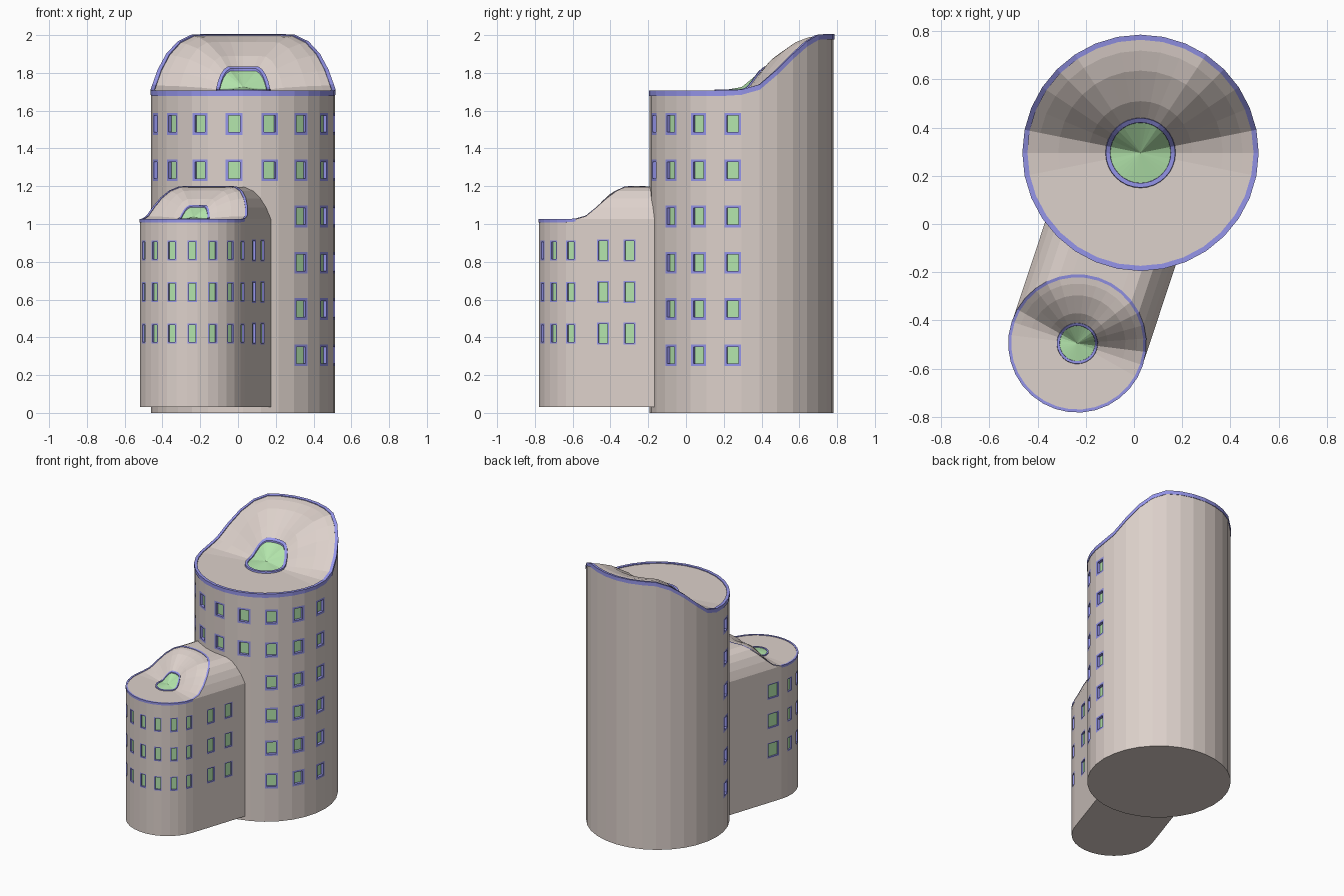
import bpy, bmesh
from math import sin, cos, radians, atan2, hypot
from mathutils import Vector

if "Cube" in bpy.data.objects:
    bpy.data.objects.remove(bpy.data.objects["Cube"])

def material(name, rgb):
    m = bpy.data.materials.new(name)
    m.diffuse_color = (*rgb, 1)
    m.use_nodes = True
    m.node_tree.nodes["Principled BSDF"].inputs["Base Color"].default_value = m.diffuse_color
    return m

WALL = material("warm_stone", (0.72, 0.635, 0.595))
BLUE = material("blue_trim", (0.30, 0.30, 0.82))
GREEN = material("green_glass", (0.45, 0.78, 0.41))

N, STEP = 32, 11.25
# Rim rise by vertex, from the back (0) round to the front (16)
RISE = [1, 1, 1, 0.99, 0.87, 0.65, 0.37, 0.11, 0.02] + [0] * 8
# Roof section: (fraction of radius, share of rim rise)
SECTION = [(1, 1), (0.87, 0.97), (0.70, 0.88), (0.44, 0.63), (0.29, 0.40)]


def make_object(name, faces, mat):
    bm = bmesh.new()
    for f in faces:
        bm.faces.new([bm.verts.new(p) for p in f])
    bmesh.ops.remove_doubles(bm, verts=bm.verts, dist=1e-5)
    me = bpy.data.meshes.new(name)
    bm.to_mesh(me)
    bm.free()
    me.materials.append(mat)
    bpy.context.collection.objects.link(bpy.data.objects.new(name, me))


def panel(parts, p0, p1, zb, zt0, zt1, rows=(), w=0.09, h=0.115, border=0.014, depth=0.02):
    """Flat wall strip from p0 to p1 with a centred column of recessed windows."""
    width = (p1 - p0).length
    along = (p1 - p0) / width
    inward = Vector((-along.y, along.x))

    def pt(s, z, off=0):
        q = p0 + along * s + inward * off
        return (q.x, q.y, z)

    def quad(part, s0, s1, z0, z1, off=0):
        parts[part].append([pt(s0, z0, off), pt(s1, z0, off), pt(s1, z1, off), pt(s0, z1, off)])

    a, b, z = (width - w) / 2, (width + w) / 2, zb
    for zc in sorted(rows):
        lo, hi = zc - h / 2, zc + h / 2
        quad("walls", 0, width, z, lo)
        quad("walls", 0, a, lo, hi)
        quad("walls", b, width, lo, hi)
        outer = [(a, lo), (b, lo), (b, hi), (a, hi)]
        inner = [(a + border, lo + border), (b - border, lo + border),
                 (b - border, hi - border), (a + border, hi - border)]
        for i in range(4):
            j = (i + 1) % 4
            parts["window_frames"].append([pt(*outer[i]), pt(*outer[j]), pt(*inner[j]), pt(*inner[i])])
            parts["window_frames"].append([pt(*inner[i]), pt(*inner[j]),
                                           pt(*inner[j], depth), pt(*inner[i], depth)])
        parts["window_glass"].append([pt(*p, depth) for p in inner])
        z = hi
    parts["walls"].append([pt(0, z), pt(width, z), pt(width, zt1), pt(0, zt0)])


def building(name, c, r, rot, zb, base, rows_for, h, length=0):
    s = r / 0.487
    parts = {k: [] for k in ("walls", "roof", "rim", "window_frames", "window_glass",
                             "skylight_frame", "skylight_glass")}

    def xy(j, t=1.0):
        a = radians(j * STEP) + rot
        return c + Vector((sin(a), -cos(a))) * r * t

    def at(j, t, g, dz=0):
        p = xy(j, t)
        k = 16 - abs((j + 16) % 32 - 16)
        return (p.x, p.y, base + 0.3 * s * RISE[k] * g + dz * s)

    def band(part, j, u, v):
        parts[part].append([at(j, *u), at(j + 1, *u), at(j + 1, *v), at(j, *v)])

    back = Vector((-sin(rot), cos(rot)))
    side = Vector((cos(rot), sin(rot)))

    def far(j):
        return c + back * length + side * (xy(j) - c).dot(side)

    win = dict(w=0.09 * s, h=h, border=0.014 * s, depth=0.02 * s)
    for j in range(-16, 16):
        # Walls, or the vaulted link running into the tower
        z0, z1 = at(j, 1, 1)[2], at(j + 1, 1, 1)[2]
        if length and not -8 <= j < 8:
            f0, f1 = far(j), far(j + 1)
            parts["walls"].append([at(j, 1, 1), at(j + 1, 1, 1), (f1.x, f1.y, z1), (f0.x, f0.y, z0)])
        else:
            panel(parts, xy(j), xy(j + 1), zb, z0, z1, rows_for(j), **win)
        # Scooped roof
        for u, v in zip(SECTION, SECTION[1:]):
            band("roof", j, u, v)
        # Rim trim
        rim = [(1.0, 1, -0.022), (1.006, 1, -0.022), (1.006, 1, 0.006), (0.962, 0.99, 0.006), (0.962, 0.99, -0.004)]
        if length and not -8 <= j < 8:
            rim = rim[2:]
        for u, v in zip(rim, rim[1:]):
            band("rim", j, u, v)
        # Skylight ring and glass fan
        ring = [(0.30, 0.41, -0.004), (0.295, 0.41, 0.012), (0.258, 0.37, 0.012), (0.255, 0.36, -0.004)]
        for u, v in zip(ring, ring[1:]):
            band("skylight_frame", j, u, v)
        parts["skylight_glass"].append([at(j, 0.257, 0.36, 0.003), at(j + 1, 0.257, 0.36, 0.003),
                                        (c.x, c.y, base + 0.025 * s)])
    # Underside, with the straight side walls of the link
    if length:
        outline = [xy(j) for j in range(-8, 9)] + [far(8), far(-8)]
        zt = at(8, 1, 1)[2]
        cuts = [0, 0.08, 0.226, 0.376, length]
        for i in range(4):
            panel(parts, xy(8) + back * cuts[i], xy(8) + back * cuts[i + 1], zb, zt, zt,
                  SMALL_ROWS if i in (1, 2) else (), **{**win, "w": 0.068, "h": 0.115})
        panel(parts, xy(-8) + back * 0.135, xy(-8), zb, zt, zt, SMALL_ROWS, **{**win, "w": 0.1, "h": 0.115})
        panel(parts, far(-8), xy(-8) + back * 0.135, zb, zt, zt)
    else:
        outline = [xy(j) for j in range(-16, 16)]
    parts["walls"].append([(p.x, p.y, zb) for p in reversed(outline)])

    for part, faces in parts.items():
        mat = WALL if part in ("walls", "roof") else GREEN if "glass" in part else BLUE
        make_object(name + "_" + part, faces, mat)


TALL_ROWS = [0.305 + 0.245 * i for i in range(6)]
SMALL_ROWS = [0.42, 0.64, 0.86]
COLUMNS = range(-7, 8, 2)


def tall_rows(j):
    if j not in COLUMNS:
        return ()
    return TALL_ROWS[4:] if -5 <= j <= 1 else TALL_ROWS


tower_c, annex_c = Vector((0.027, 0.295)), Vector((-0.235, -0.495))
d = tower_c - annex_c
building("tower", tower_c, 0.487, 0, 0, 1.70, tall_rows, 0.115)
building("annex", annex_c, 0.285, -atan2(d.x, d.y), 0.03, 1.022,
         lambda j: SMALL_ROWS if j in COLUMNS else (), 0.107, length=0.5)
